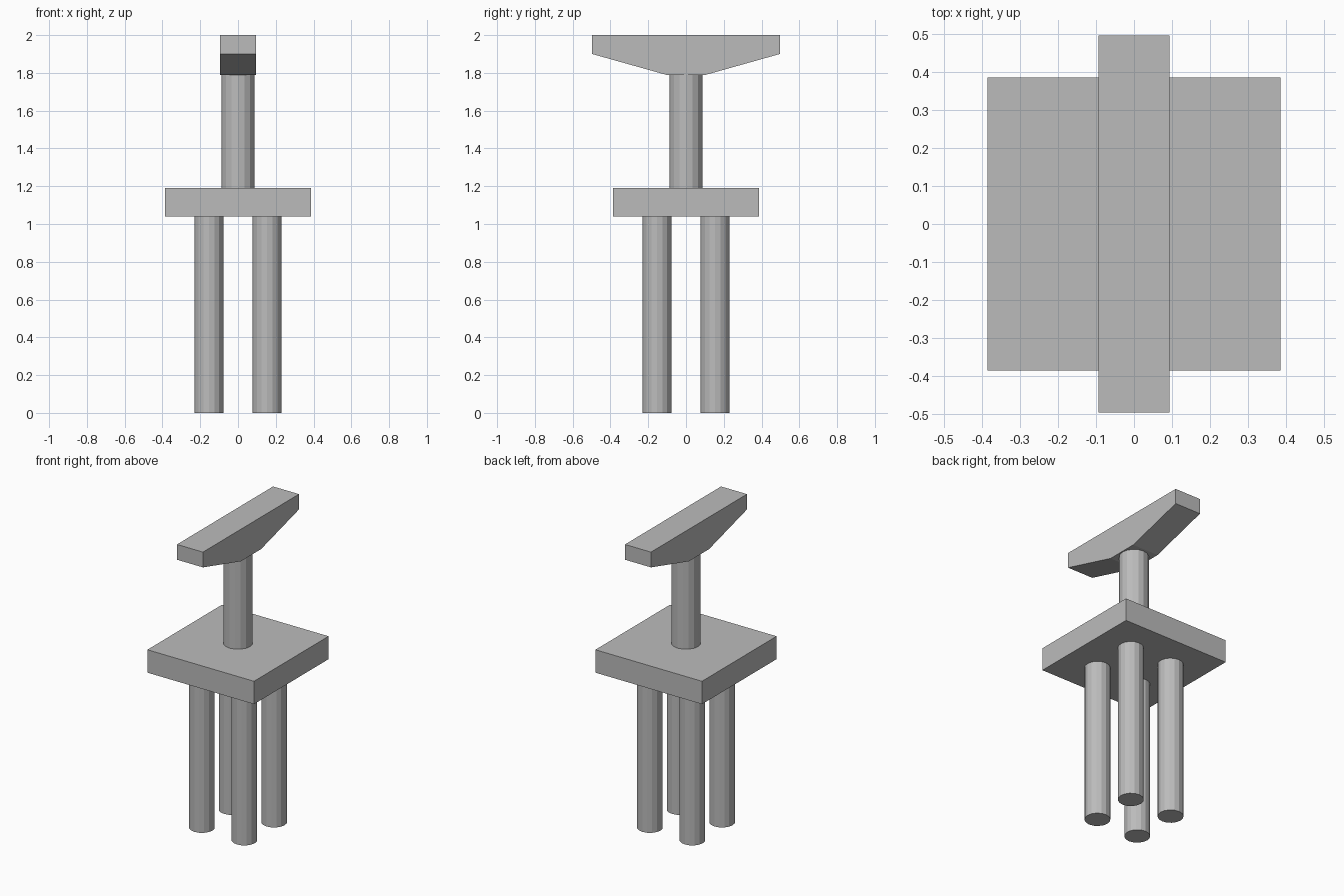
import bpy, bmesh

cube = bpy.data.objects.get("Cube")
if cube:
    bpy.data.objects.remove(cube, do_unlink=True)

# Single concrete colour
concrete = bpy.data.materials.new("concrete_grey")
concrete.use_nodes = True
GREY = (0.5, 0.5, 0.5, 1)
concrete.diffuse_color = GREY
concrete.node_tree.nodes["Principled BSDF"].inputs["Base Color"].default_value = GREY


def cylinder(name, radius, x, y, bottom, top):
    bpy.ops.mesh.primitive_cylinder_add(vertices=16, radius=radius, depth=top - bottom,
                                        location=(x, y, (bottom + top) / 2))
    obj = bpy.context.object
    obj.name = name
    obj.data.materials.append(concrete)
    return obj


def extruded_profile(name, profile, half_width):
    """Extrude a (y, z) outline along x."""
    bm = bmesh.new()
    face = bm.faces.new([bm.verts.new((-half_width, y, z)) for y, z in profile])
    side = bmesh.ops.extrude_face_region(bm, geom=[face])["geom"]
    verts = [v for v in side if isinstance(v, bmesh.types.BMVert)]
    bmesh.ops.translate(bm, verts=verts, vec=(2 * half_width, 0, 0))
    bmesh.ops.recalc_face_normals(bm, faces=bm.faces)
    mesh = bpy.data.meshes.new(name)
    bm.to_mesh(mesh)
    bm.free()
    mesh.materials.append(concrete)
    obj = bpy.data.objects.new(name, mesh)
    bpy.context.collection.objects.link(obj)
    return obj


# Four piles
for end, y in (("front", -0.154), ("back", 0.154)):
    for side, x in (("right", -0.154), ("left", 0.154)):
        cylinder(f"{end}_{side}_pile", 0.077, x, y, 0, 1.04)

# Square slab on the piles
B = 0.386
extruded_profile("pile_cap", [(-B, 1.04), (B, 1.04), (B, 1.19), (-B, 1.19)], B)

# Central column
cylinder("column", 0.088, 0, 0, 1.19, 1.79)

# Tapered crossbeam on top
half = [(0.105, 1.79), (0.497, 1.9), (0.497, 2.0)]
extruded_profile("hammerhead_beam", half + [(-y, z) for y, z in reversed(half)], 0.094)
